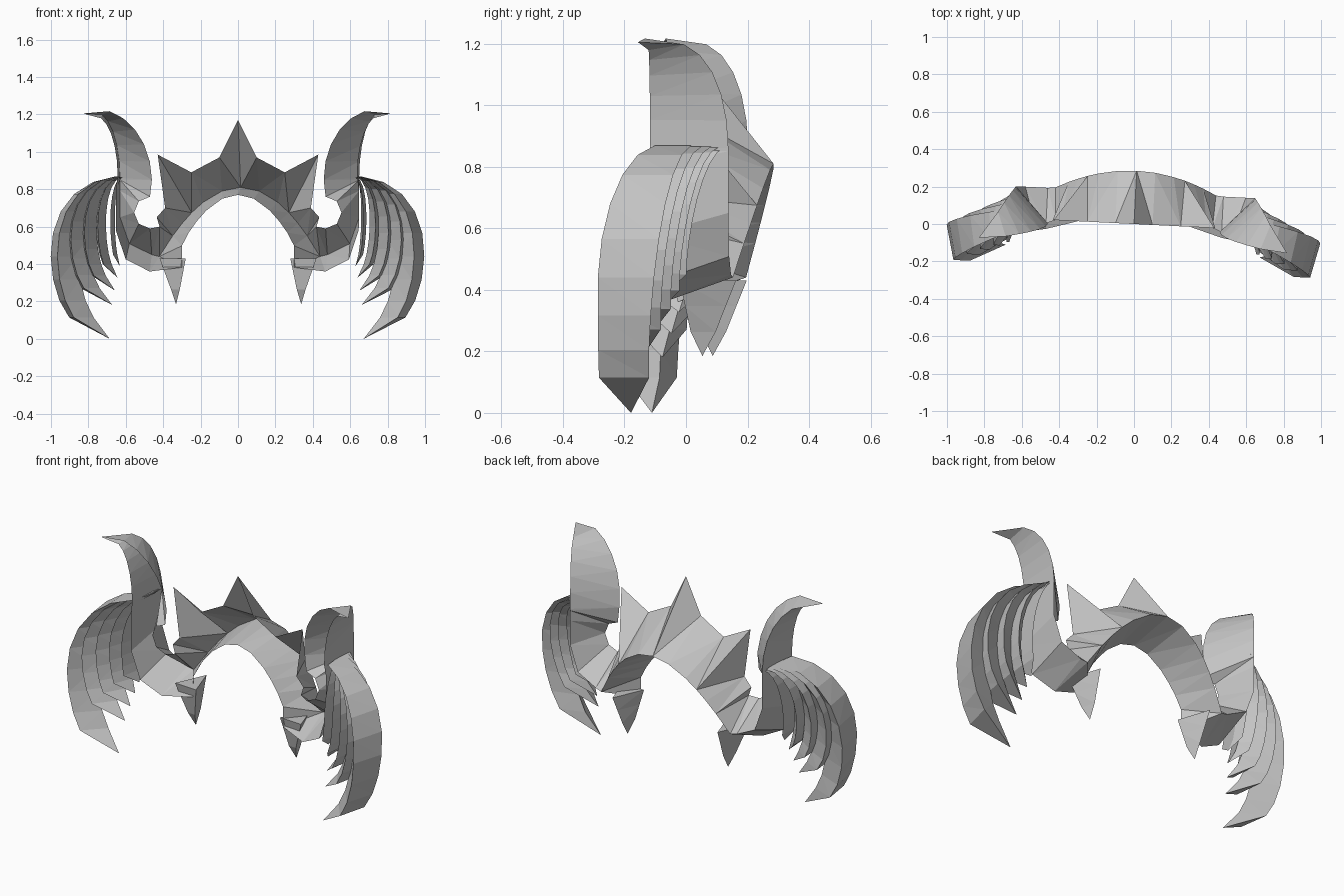
import bpy, bmesh
from math import sin, cos, pi, radians

old = bpy.data.objects.get("Cube")
if old:
    bpy.data.objects.remove(old)

grey = bpy.data.materials.new("plain grey")
grey.use_nodes = True
colour = (0.55, 0.55, 0.55, 1)
grey.diffuse_color = colour
grey.node_tree.nodes["Principled BSDF"].inputs["Base Color"].default_value = colour

# The whole piece sits slightly turned about the vertical
turn = -0.05


def loft(name, rings, closed=True, tip=None):
    """Skin a run of cross-sections, optionally to a point, mirrored left and right."""
    bm = bmesh.new()
    rows = [[bm.verts.new(point) for point in ring] for ring in rings]
    count = len(rows[0])
    sides = count if closed else count - 1
    for upper, lower in zip(rows, rows[1:]):
        for k in range(sides):
            following = (k + 1) % count
            bm.faces.new((upper[k], upper[following], lower[following], lower[k]))
    if closed:
        bm.faces.new(rows[0])
    if tip:
        point = bm.verts.new(tip)
        for k in range(sides):
            bm.faces.new((rows[-1][k], rows[-1][(k + 1) % count], point))
    bmesh.ops.triangulate(bm, faces=bm.faces[:])
    bmesh.ops.recalc_face_normals(bm, faces=bm.faces[:])
    mesh = bpy.data.meshes.new(name)
    bm.to_mesh(mesh)
    bm.free()
    mesh.materials.append(grey)
    part = bpy.data.objects.new(name, mesh)
    bpy.context.collection.objects.link(part)
    mirror = part.modifiers.new("both sides", "MIRROR")
    mirror.use_axis[0] = True
    part.rotation_euler.z = turn


# Brow band: a sheet folded along its spine, with a spiked rim and a lower ledge
def band_section(spine_x, rim_x, rim_z):
    drop = spine_x ** 2
    rim = (rim_x, 0, rim_z)
    spine = (spine_x, 0.285 - 0.6 * drop, 0.81 - 2 * drop)
    ledge = (min(0.85 * spine_x, 0.3), 0, 0.77 - 2.1 * drop)
    return rim, spine, ledge


centre_spike = band_section(0, 0, 1.17)
first_valley = band_section(0.1, 0.1, 0.97)
second_valley = band_section(0.2, 0.25, 0.89)
side_spike = band_section(0.26, 0.43, 0.985)
spike_foot = band_section(0.31, 0.39, 0.7)
lower_corner = band_section(0.36, 0.435, 0.65)
band_end = band_section(0.43, 0.42, 0.6)
loft("brow_band", [centre_spike, first_valley, second_valley, side_spike,
                   spike_foot, lower_corner, band_end], closed=False)

# Cheek and horn: the folded sheet runs on round the notch, then sweeps up and out
horn = [band_end]
for step in range(-2, 3):
    angle = step * pi / 4
    across = cos(min(angle, 0))
    rise = sin(angle)
    horn.append([(0.47 + 0.085 * cos(angle), -0.02, 0.675 + 0.085 * rise),
                 (0.47 + 0.17 * across, 0.17, 0.65 + 0.2 * rise),
                 (0.47 + 0.18 * across, -0.05 - 0.03 * across, 0.58 + 0.22 * rise)])
for step in range(6):
    angle = radians(15 * step)
    share = step / 5
    convex_z = 0.85 + 0.38 * sin(angle)
    concave_z = 0.87 + 0.32 * sin(angle)
    concave_x = 0.76 - 0.12 * cos(angle)
    horn.append([(0.76 - 0.3 * cos(angle), -0.02 - 0.08 * share, convex_z),
                 (concave_x, 0.17 - 0.14 * share ** 2, (convex_z + concave_z) / 2),
                 (concave_x, -0.085, concave_z)])
loft("horn", horn, closed=False, tip=(0.825, -0.115, 1.205))


# Side blades: crescents nested inwards, each smaller and further back
def side_blade(name, width, height, shift):
    def place(x, y, z):
        return 0.62 + x * width, y + shift, 0.86 + (z - 0.86) * height

    rings = []
    steps = 9
    for step in range(steps):
        share = step / (steps - 1)
        angle = radians(5 + 138 * share)
        reach = sin(angle) ** (0.95 - 0.35 * share)
        z = 0.45 + 0.42 * cos(angle)
        front = -0.07 - 0.17 * sin(pi / 2 * min(1, 1.5 * share))
        back = 0.05 - 0.125 * sin(pi / 2 * share)
        rings.append([place(0.38 * reach, back, z),
                      place(0.335 * reach, front, z),
                      place(0.24 * reach - 0.03 * share ** 3, 0.3 * front + 0.7 * back, z)])
    loft(name, rings, tip=place(0.06, -0.145, 0))


side_blade("outer_blade", 1, 1, 0)
side_blade("second_blade", 0.79, 0.79, 0.035)
side_blade("third_blade", 0.58, 0.7, 0.065)
side_blade("fourth_blade", 0.37, 0.62, 0.09)
side_blade("inner_blade", 0.17, 0.55, 0.11)

# Small claw hanging below the cheek
claw = []
for step in range(3):
    share = step / 3
    half = 0.07 * (1 - share)
    middle = 0.35 - 0.02 * share
    z = 0.43 - 0.25 * share
    claw.append([(middle - half, 0.05 * share, z),
                 (middle + half, 0.05 * share, z),
                 (middle, 0.18 - 0.1 * share, z)])
loft("cheek_claw", claw, tip=(0.335, 0.07, 0.185))
